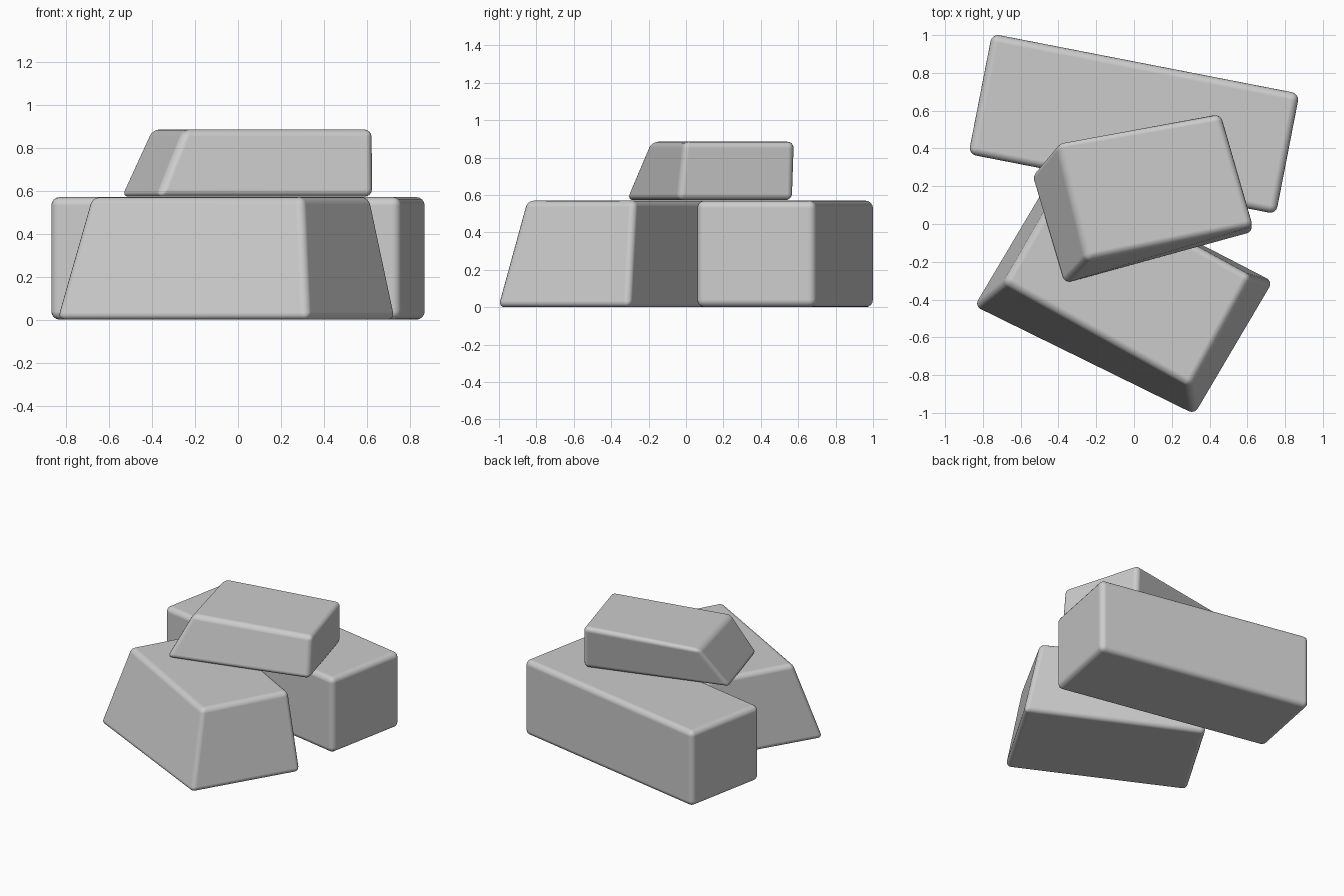
import bpy
import bmesh

if "Cube" in bpy.data.objects:
    bpy.data.objects.remove(bpy.data.objects["Cube"])


def make_stone(name, bottom, top, z0, z1, width=0.035):
    """Rounded block between a bottom and a top four-sided outline."""
    bm = bmesh.new()
    lo = [bm.verts.new((x, y, z0)) for x, y in bottom]
    hi = [bm.verts.new((x, y, z1)) for x, y in top]
    bm.faces.new(lo[::-1])
    bm.faces.new(hi)
    for i in range(4):
        j = (i + 1) % 4
        bm.faces.new((lo[i], lo[j], hi[j], hi[i]))
    bmesh.ops.recalc_face_normals(bm, faces=bm.faces[:])
    mesh = bpy.data.meshes.new(name)
    bm.to_mesh(mesh)
    bm.free()
    obj = bpy.data.objects.new(name, mesh)
    bpy.context.collection.objects.link(obj)

    # Rounded edges with smooth shading
    bevel = obj.modifiers.new("rounded_edges", 'BEVEL')
    bevel.width = width
    bevel.segments = 4
    bevel.limit_method = 'NONE'
    bevel.harden_normals = True
    for poly in mesh.polygons:
        poly.use_smooth = True
    return obj


# Long straight block at the back
back = [(-0.876, 0.37), (0.752, 0.053), (0.876, 0.69), (-0.752, 1.007)]
make_stone("back_stone", back, back, 0.0, 0.57, 0.04)

# Tapered block at the front
make_stone("front_stone",
           [(-0.853, -0.44), (0.322, -1.015), (0.742, -0.305), (-0.43, 0.27)],
           [(-0.69, -0.31), (0.298, -0.86), (0.62, -0.275), (-0.36, 0.265)],
           0.0, 0.57)

# Smaller slanted block resting across both
make_stone("top_stone",
           [(-0.375, -0.325), (0.632, -0.043), (0.46, 0.575), (-0.55, 0.26)],
           [(-0.25, -0.19), (0.63, -0.012), (0.458, 0.582), (-0.405, 0.435)],
           0.572, 0.885)
